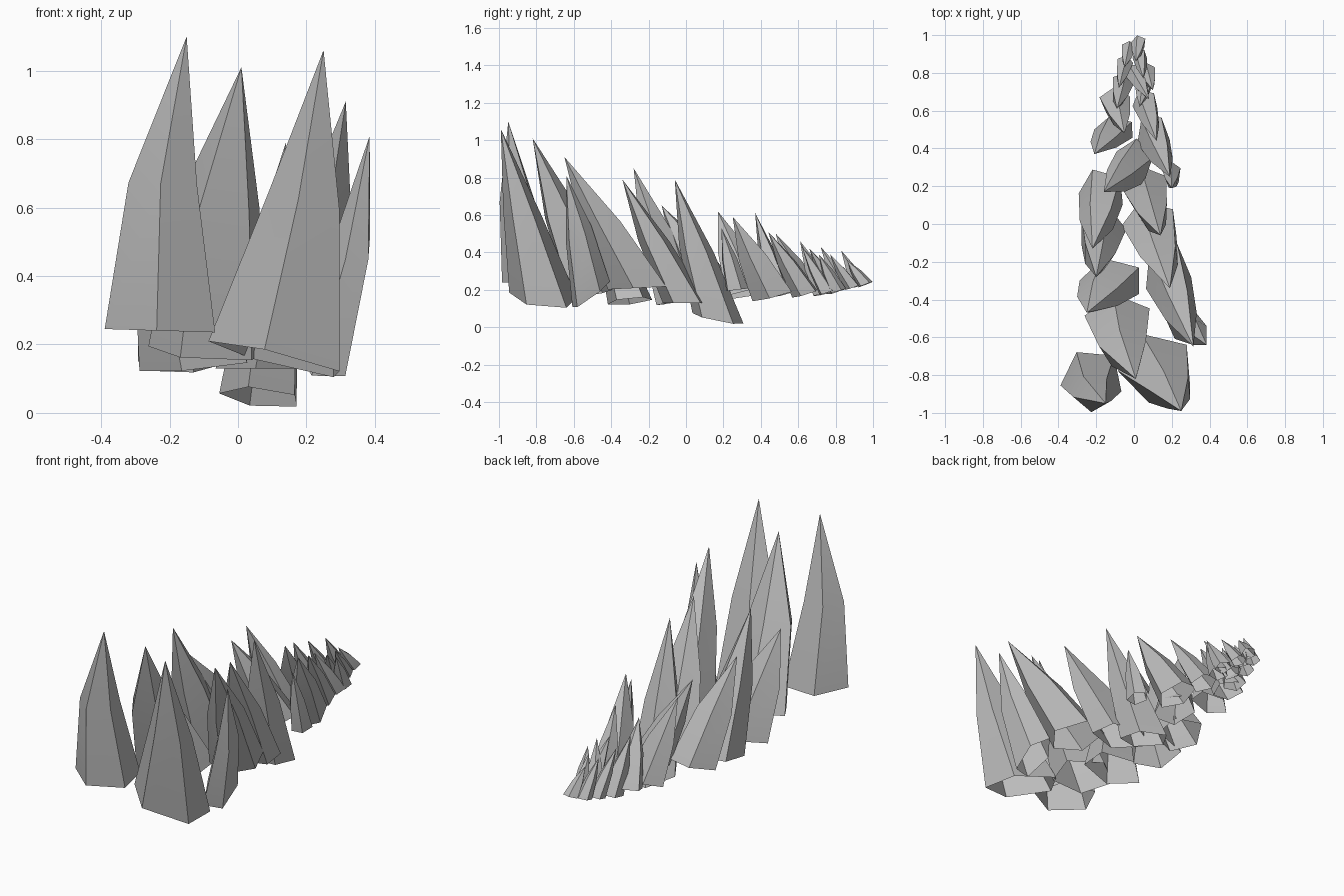
import bpy, bmesh, math, random
from mathutils import Vector

random.seed(4)

stone = bpy.data.materials.new("grey stone")
stone.diffuse_color = (0.5, 0.5, 0.5, 1)


def spike(name, base, rx, ry, tip, turn, tilt=None, waist=0.68, bend=(0, 0)):
    """Leaning five-sided hollow shard: open base, swollen waist, pointed tip."""
    base, tip = Vector(base), Vector(tip)
    axis = tip - base
    # rings lean part way towards the shard's own axis unless a slope is given
    sx, sy = tilt or (-0.5 * axis.x / axis.z, -0.5 * axis.y / axis.z)
    bm = bmesh.new()
    rings = []
    wobble = [random.uniform(0.98, 1.08) for _ in range(5)]
    for t, scale in ((0, 1), (0.5, waist)):
        ring = []
        centre = base + axis * t + Vector((*bend, 0)) * t * 2
        for i in range(5):
            a = math.radians(turn + 72 * i)
            dx = rx * scale * wobble[i] * math.cos(a)
            dy = ry * scale * wobble[i] * math.sin(a)
            ring.append(bm.verts.new(centre + Vector((dx, dy, dx * sx + dy * sy))))
        rings.append(ring)
    low, mid = rings
    point = bm.verts.new(tip)
    for i in range(5):
        j = (i + 1) % 5
        bm.faces.new((low[i], low[j], mid[j], mid[i]))
        bm.faces.new((mid[i], mid[j], point))
    mesh = bpy.data.meshes.new(name)
    bm.to_mesh(mesh)
    bm.free()
    mesh.materials.append(stone)
    ob = bpy.data.objects.new(name, mesh)
    bpy.context.collection.objects.link(ob)
    bpy.ops.object.select_all(action='DESELECT')
    ob.select_set(True)
    bpy.context.view_layer.objects.active = ob
    bpy.ops.object.shade_smooth_by_angle(angle=math.radians(30))


# large front shards
spike("front_left_spike", (-0.22, -0.82, 0.24), 0.17, 0.165, (-0.15, -0.95, 1.10), 48,
      (-0.03, 0.0), 0.62, (-0.03, -0.01))
spike("front_right_spike", (0.125, -0.76, 0.155), 0.20, 0.18, (0.25, -0.99, 1.06), 41,
      (-0.25, -0.1), 0.55, (0.015, 0))
spike("front_middle_spike", (-0.085, -0.51, 0.18), 0.18, 0.14, (0.01, -0.82, 1.01), 26,
      None, 0.72, (-0.02, 0))
spike("right_tall_spike", (0.175, -0.26, 0.21), 0.12, 0.16, (0.315, -0.65, 0.91), -7, (0, 0.05))
spike("right_thin_spike", (0.25, -0.51, 0.17), 0.08, 0.10, (0.385, -0.64, 0.81), 30,
      (-0.2, 0.7), 0.68, (0.02, 0))

# middle shards
spike("left_low_spike", (-0.11, -0.30, 0.14), 0.17, 0.12, (-0.25, -0.47, 0.68), 36, (0.1, 0.1))
spike("left_tall_spike", (-0.17, -0.03, 0.14), 0.125, 0.13, (-0.20, -0.28, 0.85), 0)
spike("right_mid_spike", (0.09, 0.00, 0.13), 0.15, 0.12, (0.19, -0.34, 0.79), 40, (0, 0))
spike("centre_spike", (0.07, 0.17, 0.045), 0.12, 0.14, (0.14, -0.06, 0.79), 35, (-0.1, -0.2))
spike("left_mid_spike", (-0.17, 0.17, 0.16), 0.125, 0.12, (-0.22, -0.13, 0.65), 40, None, 0.75)
spike("centre_rear_spike", (0.00, 0.33, 0.18), 0.10, 0.12, (-0.16, 0.17, 0.62), 10)
spike("right_rear_spike", (0.10, 0.47, 0.17), 0.09, 0.11, (0.19, 0.25, 0.59), 60)
spike("right_small_spike", (0.20, 0.27, 0.20), 0.05, 0.06, (0.20, 0.19, 0.53), 25)
spike("left_rear_spike", (-0.10, 0.50, 0.18), 0.11, 0.07, (-0.21, 0.37, 0.61), 36)
spike("right_tail_spike", (0.06, 0.64, 0.18), 0.07, 0.07, (0.12, 0.44, 0.51), 50)
spike("left_tail_spike", (-0.10, 0.65, 0.19), 0.08, 0.07, (-0.05, 0.48, 0.50), 20)

# small tail shards: base x, y, radius, tip x, y, z
tail = [(-0.06, 0.74, 0.06, -0.09, 0.61, 0.46), (0.06, 0.76, 0.05, 0.03, 0.62, 0.43),
        (0.00, 0.80, 0.05, 0.08, 0.66, 0.42), (-0.05, 0.85, 0.045, -0.08, 0.72, 0.43),
        (0.07, 0.81, 0.045, 0.10, 0.71, 0.39), (0.03, 0.89, 0.04, 0.05, 0.77, 0.39),
        (-0.03, 0.93, 0.04, -0.05, 0.83, 0.41), (0.025, 0.96, 0.038, 0.01, 0.86, 0.36)]
for k, (x, y, r, tx, ty, tz) in enumerate(tail):
    spike(f"tail_spike_{k + 1}", (x, y, 0.18 + 0.22 * (y - 0.74)), r, r, (tx, ty, tz), 25 * k)
